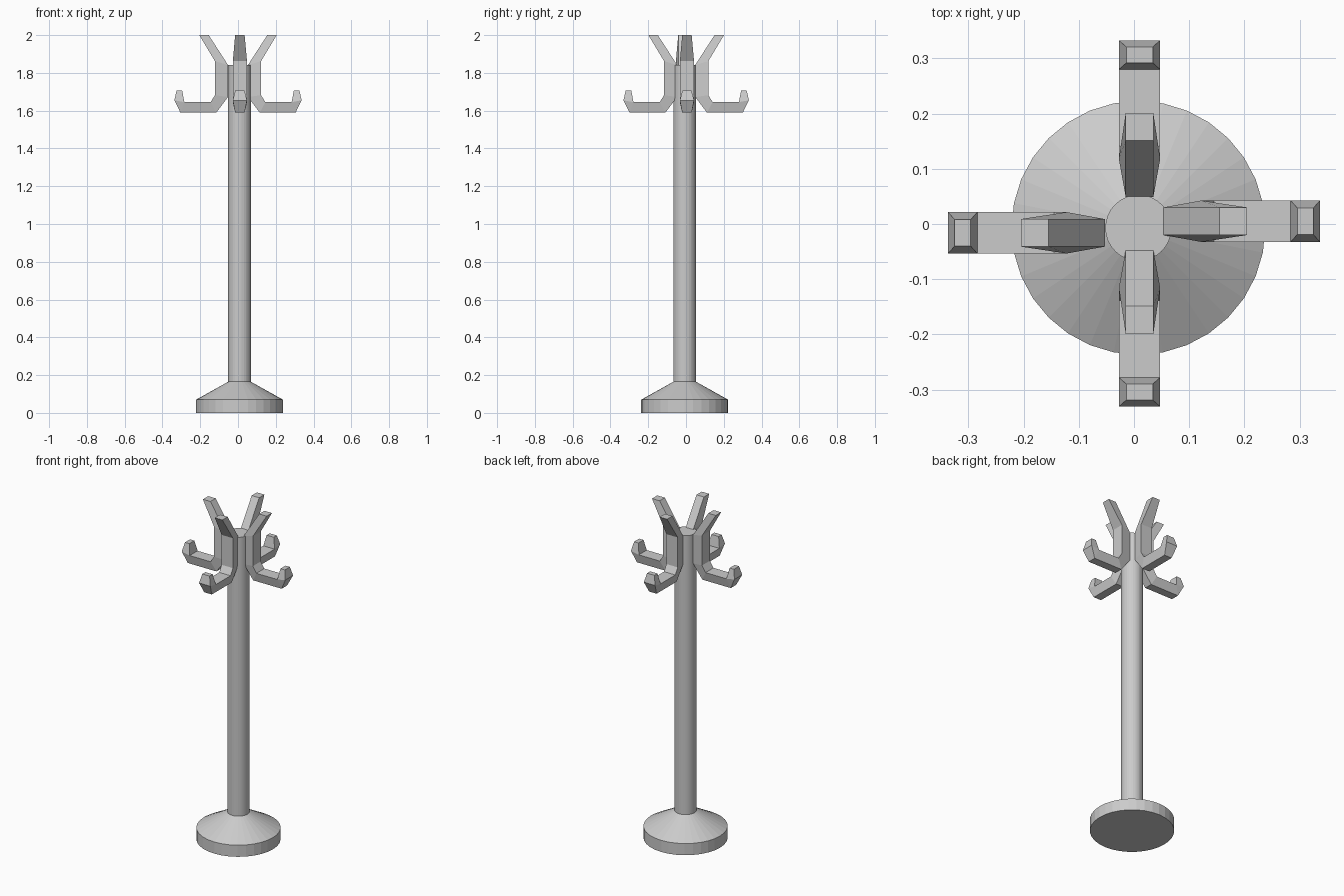
import bpy, bmesh
from math import cos, sin, pi, radians
from mathutils import Matrix

if "Cube" in bpy.data.objects:
    bpy.data.objects.remove(bpy.data.objects["Cube"])

CENTRE = (0.008, -0.007)
SIDES = 32


def finish(bm, name):
    bmesh.ops.remove_doubles(bm, verts=bm.verts, dist=1e-5)
    bmesh.ops.recalc_face_normals(bm, faces=bm.faces)
    mesh = bpy.data.meshes.new(name)
    bm.to_mesh(mesh)
    bm.free()
    obj = bpy.data.objects.new(name, mesh)
    bpy.context.collection.objects.link(obj)
    return obj


def skin(bm, rings):
    # Bridge successive rings and cap both ends, skipping collapsed edges
    rings = [[bm.verts.new(p) for p in ring] for ring in rings]
    n = len(rings[0])
    for a, b in zip(rings, rings[1:]):
        for i in range(n):
            j = (i + 1) % n
            bm.faces.new((a[i], a[j], b[j], b[i]))
    bm.faces.new(rings[0])
    bm.faces.new(rings[-1])


def turned(name, profile):
    bm = bmesh.new()
    skin(bm, [[(CENTRE[0] + r * cos(2 * pi * i / SIDES),
                CENTRE[1] + r * sin(2 * pi * i / SIDES), z)
               for i in range(SIDES)] for r, z in profile])
    return finish(bm, name)


# Round base with sloping top, and the pole
turned("base", [(0.23, 0), (0.23, 0.07), (0.06, 0.165)])
turned("pole", [(0.06, 0.16), (0.06, 1.843)])

# Hook sections: back edge (x, z, half width), front edge (x, z, half width)
SECTIONS = [
    ((0.155, 2.0, 0.025), (0.205, 2.0, 0.025)),
    ((0.053, 1.842, 0.025), (0.122, 1.862, 0.0375)),
    ((0.053, 1.672, 0.025), (0.122, 1.682, 0.0375)),
    ((0.115, 1.59, 0.025), (0.145, 1.645, 0.0375)),
    ((0.305, 1.59, 0.025), (0.284, 1.645, 0.0375)),
    ((0.337, 1.655, 0.0375), (0.284, 1.645, 0.0375)),
    ((0.325, 1.708, 0.024), (0.296, 1.708, 0.024)),
]


def hook(name, angle, offset):
    bm = bmesh.new()
    skin(bm, [[(a[0], -a[2], a[1]), (a[0], a[2], a[1]),
               (b[0], b[2], b[1]), (b[0], -b[2], b[1])] for a, b in SECTIONS])
    # Clean the shared edge where the arm turns up into its tip
    bmesh.ops.dissolve_degenerate(bm, dist=1e-5, edges=bm.edges)
    bm.transform(Matrix.Translation((*offset, 0)) @ Matrix.Rotation(radians(angle), 4, 'Z'))
    return finish(bm, name)


# Four double hooks around the pole head
hook("right_hook", 0, (0, 0.005))
hook("back_hook", 90, (0.01, -0.004))
hook("left_hook", 180, (0, -0.016))
hook("front_hook", 270, (0.01, 0.006))
